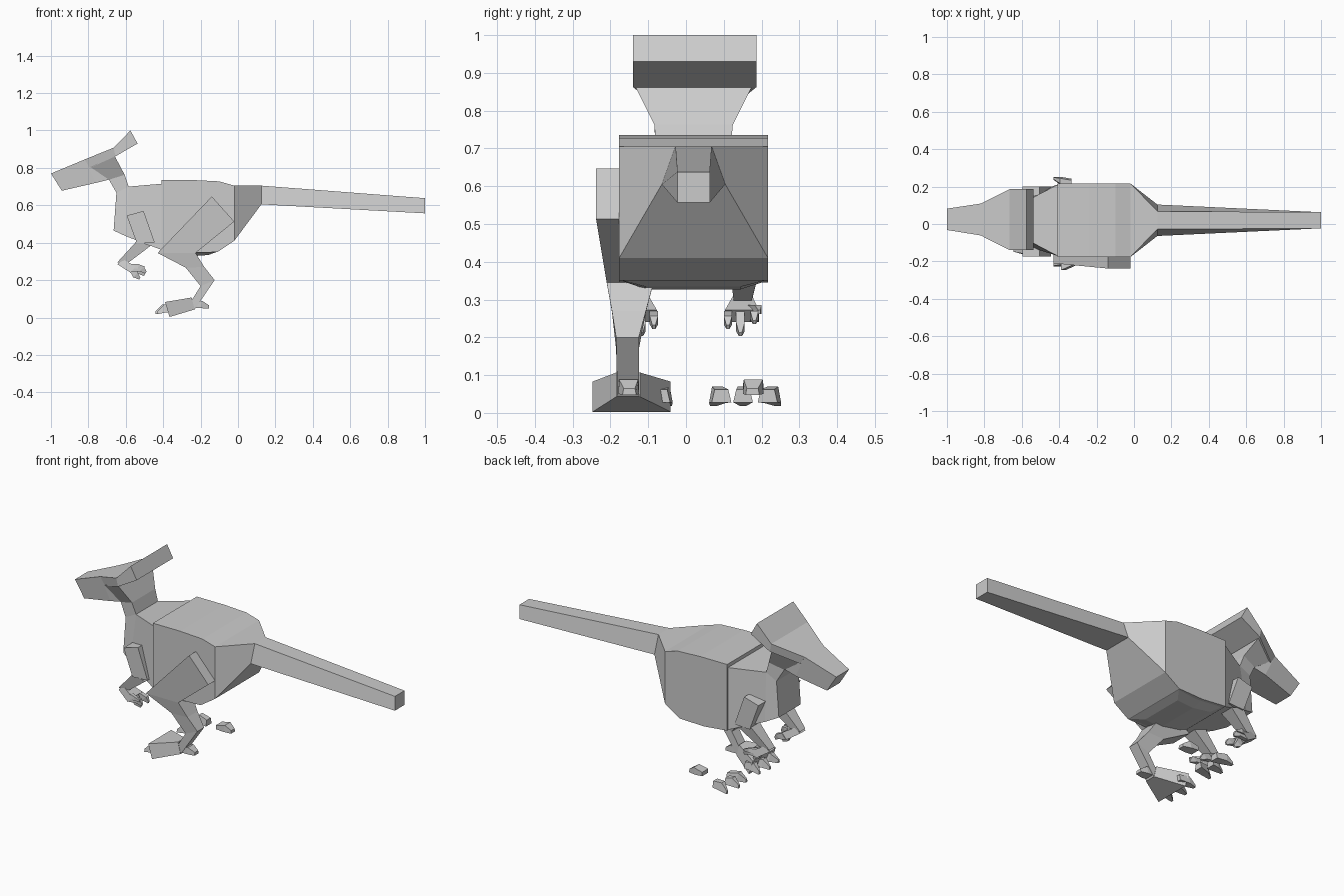
import bpy, bmesh

MID = 0.02      # centre plane of the body
PLANE = 0.013   # mirror plane for limbs


def loft(name, sections, mirror=False):
    """Four-sided loft; section = (x1, z1, half1, x2, z2, half2, y centre)."""
    bm = bmesh.new()
    rings = []
    for x1, z1, h1, x2, z2, h2, yc in sections:
        pts = [(x1, yc - h1, z1), (x1, yc + h1, z1), (x2, yc + h2, z2), (x2, yc - h2, z2)]
        if mirror:
            pts = [(x, 2 * PLANE - y, z) for x, y, z in pts]
        rings.append([bm.verts.new(p) for p in pts])
    for a, b in zip(rings, rings[1:]):
        for i in range(4):
            j = (i + 1) % 4
            bm.faces.new((a[i], a[j], b[j], b[i]))
    bm.faces.new(rings[0])
    bm.faces.new(rings[-1][::-1])
    bmesh.ops.recalc_face_normals(bm, faces=bm.faces)
    mesh = bpy.data.meshes.new(name)
    bm.to_mesh(mesh)
    bm.free()
    ob = bpy.data.objects.new(name, mesh)
    bpy.context.collection.objects.link(ob)
    return ob


# Torso and tail
loft("torso", [
    (-0.41, 0.735, 0.197, -0.41, 0.36, 0.197, MID),
    (-0.24, 0.735, 0.197, -0.26, 0.345, 0.197, MID),
    (-0.10, 0.728, 0.197, -0.11, 0.35, 0.197, MID),
    (-0.02, 0.705, 0.197, -0.02, 0.41, 0.197, MID),
    (0.125, 0.705, 0.048, 0.125, 0.605, 0.084, MID)])
loft("belly", [
    (-0.41, 0.365, 0.195, -0.37, 0.345, 0.125, MID),
    (-0.26, 0.35, 0.195, -0.26, 0.327, 0.125, MID),
    (-0.11, 0.352, 0.195, -0.16, 0.334, 0.125, MID)])
loft("tail", [
    (0.125, 0.705, 0.048, 0.125, 0.605, 0.084, MID),
    (1.0, 0.638, 0.043, 1.0, 0.557, 0.043, MID)])

# Chest, neck, head
loft("chest", [
    (-0.65, 0.667, 0.098, -0.665, 0.465, 0.098, MID),
    (-0.585, 0.70, 0.098, -0.60, 0.435, 0.13, MID),
    (-0.41, 0.715, 0.190, -0.41, 0.362, 0.190, MID)])
loft("neck", [
    (-0.79, 0.805, 0.085, -0.66, 0.865, 0.155, MID),
    (-0.69, 0.737, 0.085, -0.606, 0.763, 0.104, MID),
    (-0.65, 0.667, 0.098, -0.585, 0.70, 0.098, MID)])
loft("snout", [
    (-1.0, 0.77, 0.057, -0.942, 0.678, 0.057, 0.025),
    (-0.82, 0.845, 0.085, -0.76, 0.72, 0.08, 0.024),
    (-0.76, 0.86, 0.085, -0.69, 0.737, 0.08, MID)])
loft("crest", [
    (-0.82, 0.845, 0.085, -0.793, 0.80, 0.085, 0.024),
    (-0.665, 0.908, 0.163, -0.655, 0.862, 0.163, 0.023),
    (-0.575, 1.0, 0.163, -0.537, 0.93, 0.163, 0.023)])

# Single full leg on the front side
loft("thigh", [
    (-0.14, 0.647, 0.07, -0.02, 0.513, 0.07, -0.168),
    (-0.43, 0.345, 0.062, -0.227, 0.345, 0.062, -0.148)])
loft("shank", [
    (-0.43, 0.345, 0.062, -0.227, 0.345, 0.062, -0.148),
    (-0.28, 0.267, 0.045, -0.18, 0.27, 0.045, -0.151),
    (-0.20, 0.168, 0.030, -0.125, 0.20, 0.030, -0.155),
    (-0.268, 0.06, 0.029, -0.232, 0.043, 0.029, -0.153)])
loft("foot", [
    (-0.248, 0.107, 0.031, -0.232, 0.043, 0.031, -0.153),
    (-0.39, 0.083, 0.103, -0.366, 0.003, 0.103, -0.144)])

# Claws on both sides and both arms
for mirror in (False, True):
    side = "left" if mirror else "right"
    for i, (y, drift, back) in enumerate([(-0.19, -0.028, 0.03), (-0.125, 0, 0),
                                          (-0.068, 0.022, 0.03)]):
        loft(f"{side}_toe_claw_{i}", [
            (-0.365 + back, 0.062, 0.018, -0.365 + back, 0.028, 0.026, y),
            (-0.405 + back / 3, 0.07, 0.014, -0.40 + back / 3, 0.026, 0.022, y + drift / 2),
            (-0.44 + back / 3, 0.035, 0.005, -0.44 + back / 3, 0.018, 0.008, y + drift)], mirror)
    loft(f"{side}_heel_claw", [
        (-0.245, 0.075, 0.027, -0.245, 0.053, 0.027, -0.152),
        (-0.19, 0.088, 0.025, -0.20, 0.05, 0.027, -0.152),
        (-0.155, 0.065, 0.015, -0.155, 0.048, 0.018, -0.15)], mirror)

    loft(f"{side}_upper_arm", [
        (-0.595, 0.545, 0.042, -0.505, 0.57, 0.042, -0.133),
        (-0.54, 0.395, 0.042, -0.445, 0.40, 0.042, -0.133)], mirror)
    loft(f"{side}_forearm", [
        (-0.54, 0.41, 0.040, -0.465, 0.385, 0.040, -0.130),
        (-0.645, 0.295, 0.024, -0.58, 0.298, 0.024, -0.124)], mirror)
    loft(f"{side}_hand", [
        (-0.645, 0.285, 0.024, -0.615, 0.312, 0.024, -0.124),
        (-0.575, 0.24, 0.045, -0.545, 0.272, 0.045, -0.122)], mirror)
    for i, (y, x, z) in enumerate([(-0.155, -0.492, 0.235), (-0.118, -0.525, 0.203),
                                   (-0.085, -0.50, 0.222)]):
        loft(f"{side}_finger_{i}", [
            (-0.575, 0.242, 0.011, -0.55, 0.27, 0.011, y),
            (x - 0.035, z + 0.012, 0.011, x - 0.01, z + 0.035, 0.011, y),
            (x - 0.003, z, 0.004, x + 0.003, z + 0.01, 0.004, y)], mirror)
    loft(f"{side}_thumb", [
        (-0.59, 0.262, 0.010, -0.575, 0.285, 0.010, -0.145),
        (-0.535, 0.262, 0.009, -0.53, 0.285, 0.009, -0.165),
        (-0.50, 0.262, 0.003, -0.498, 0.272, 0.003, -0.168)], mirror)
